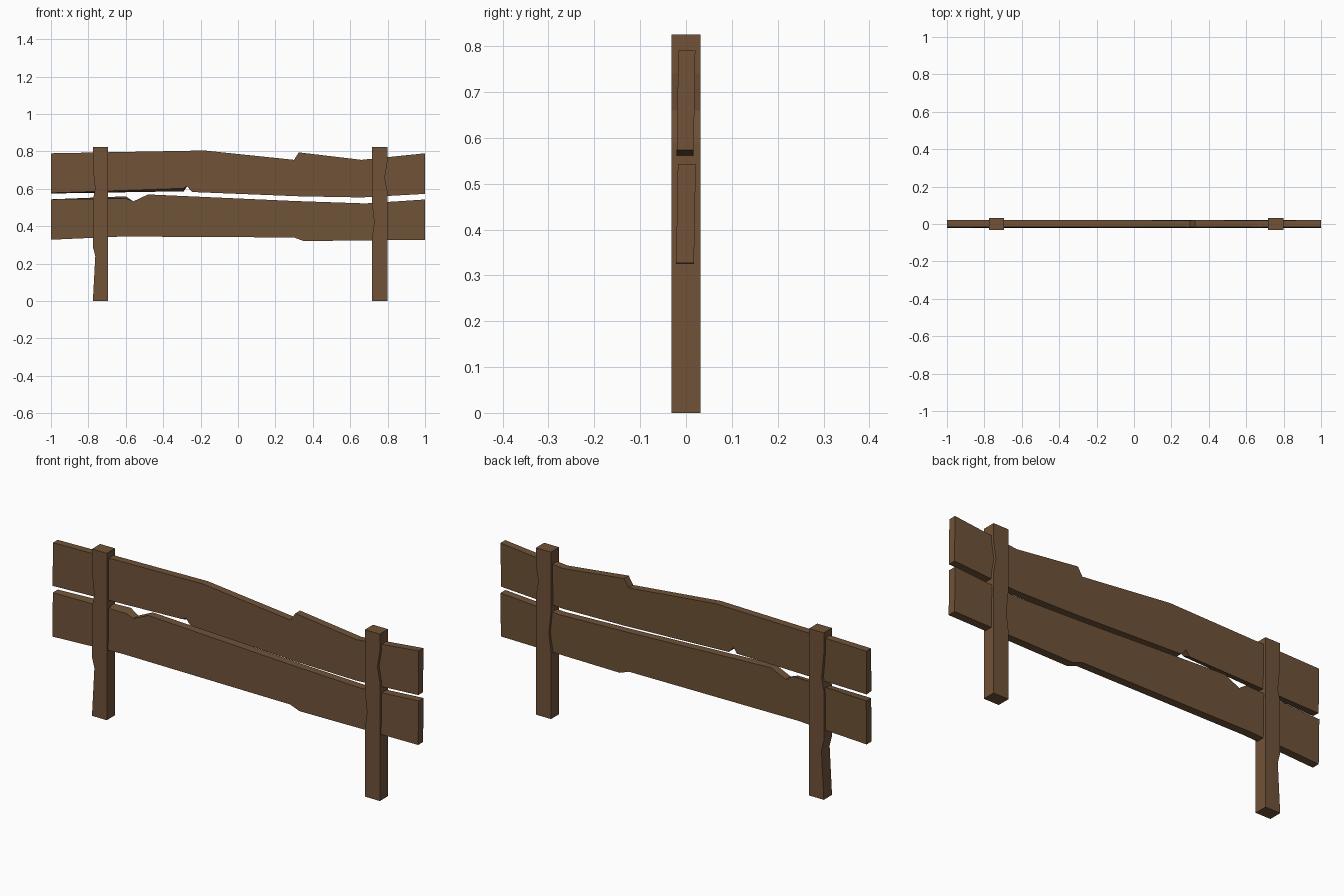
import bpy

wood = bpy.data.materials.new("wood")
wood.diffuse_color = (0.16, 0.085, 0.04, 1)


def slab(name, outline, half, lean=0.0):
    """Extrude an (x, z[, back z offset]) outline through y, leaning it by y per z."""
    mid = (max(p[1] for p in outline) + min(p[1] for p in outline)) / 2
    n = len(outline)
    verts = []
    for side in (-1, 1):
        for p in outline:
            z = p[1] + (p[2] if len(p) > 2 and side > 0 else 0)
            verts.append((p[0], side * half + lean * (p[1] - mid), z))
    faces = [tuple(range(n)), tuple(reversed(range(n, 2 * n)))]
    faces += [(i, i + n, (i + 1) % n + n, (i + 1) % n) for i in range(n)]
    mesh = bpy.data.meshes.new(name)
    mesh.from_pydata(verts, [], faces)
    mesh.materials.append(wood)
    obj = bpy.data.objects.new(name, mesh)
    bpy.context.collection.objects.link(obj)
    return obj


# Chipped rails, outlined counter-clockwise from the lower left
slab("upper_rail", [
    (-1, 0.578, -0.003), (-0.29, 0.603, -0.016), (-0.272, 0.613), (-0.245, 0.583),
    (0.33, 0.56), (0.66, 0.554), (1, 0.573),
    (1, 0.79), (0.66, 0.755), (0.325, 0.795), (0.30, 0.755),
    (-0.18, 0.805), (-1, 0.79)], 0.0185, 0.016)
slab("lower_rail", [
    (-1, 0.328), (-0.62, 0.345), (0.30, 0.34), (0.35, 0.321), (1, 0.327),
    (1, 0.543), (0.68, 0.522), (0.30, 0.535), (-0.48, 0.57),
    (-0.56, 0.533), (-0.60, 0.548, 0.012), (-1, 0.544)], 0.0195, 0.018)

# Posts with worn edges
slab("left_post", [
    (-0.776, 0), (-0.695, 0), (-0.695, 0.825), (-0.776, 0.825),
    (-0.776, 0.72), (-0.764, 0.60), (-0.776, 0.54),
    (-0.776, 0.29), (-0.763, 0.24)], 0.032)
slab("right_post", [
    (0.716, 0), (0.798, 0), (0.798, 0.59), (0.785, 0.66), (0.798, 0.74),
    (0.798, 0.825), (0.716, 0.825), (0.716, 0.53), (0.728, 0.42), (0.716, 0.33)], 0.032)
